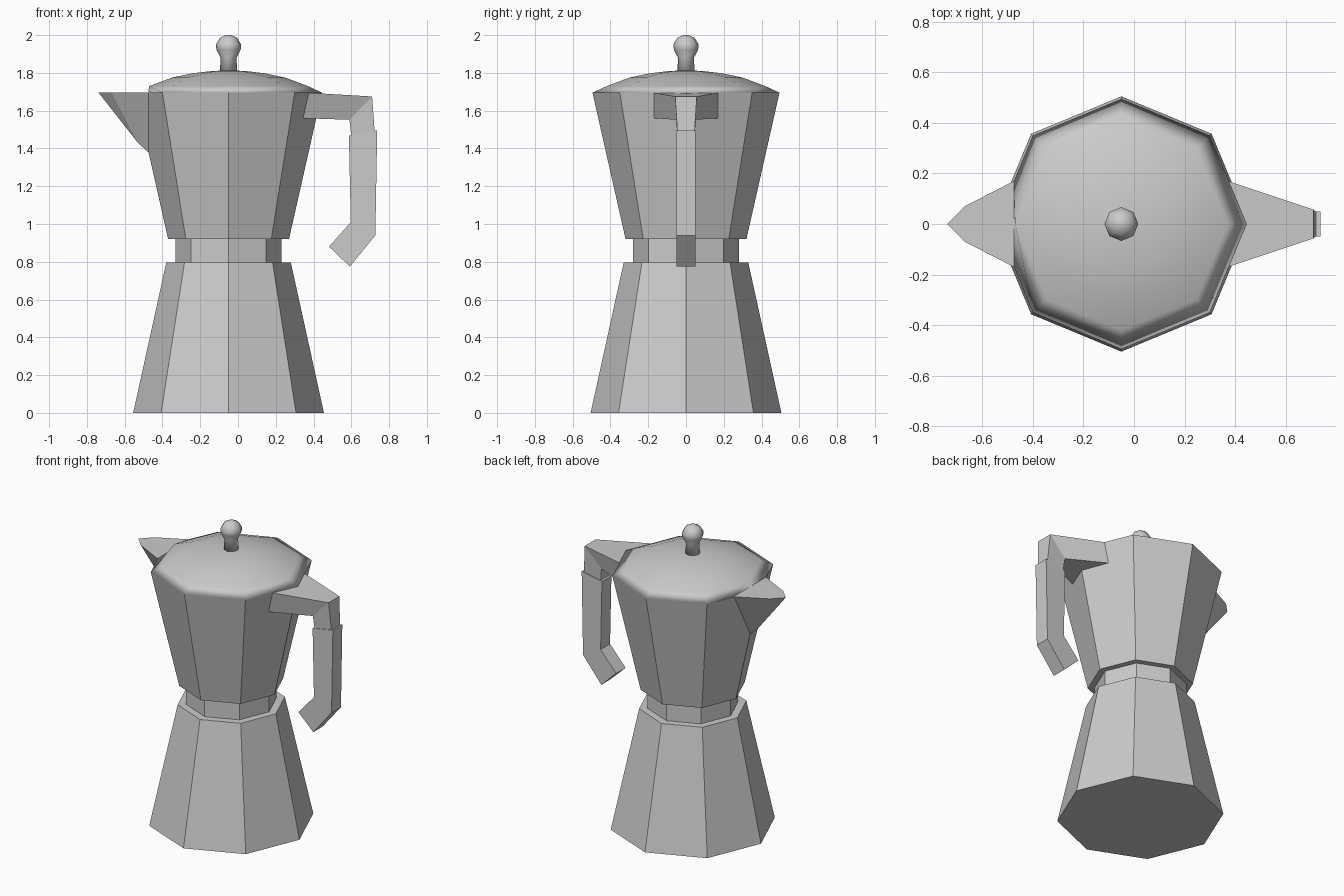
import bpy, bmesh
from math import cos, sin, pi

if "Cube" in bpy.data.objects:
    bpy.data.objects.remove(bpy.data.objects["Cube"])

CX = -0.05      # axis of the pot
RIM = 1.695     # height of the pot rim


def finish(name, bm, smooth=False):
    bmesh.ops.recalc_face_normals(bm, faces=bm.faces)
    for f in bm.faces:
        f.smooth = smooth
    mesh = bpy.data.meshes.new(name)
    bm.to_mesh(mesh)
    bm.free()
    ob = bpy.data.objects.new(name, mesh)
    bpy.context.collection.objects.link(ob)
    return ob


def bridge(bm, a, b):
    n = len(a)
    for i in range(n):
        j = (i + 1) % n
        bm.faces.new((a[i], a[j], b[j], b[i]))


def lathe(profile, sides=8):
    """Eight-sided turned shape from (radius, z) points, capped at both ends."""
    bm = bmesh.new()
    rings = [[bm.verts.new((CX + r * cos(2 * pi * k / sides), r * sin(2 * pi * k / sides), z))
              for k in range(sides)] for r, z in profile]
    for a, b in zip(rings, rings[1:]):
        bridge(bm, a, b)
    bm.faces.new(rings[0])
    bm.faces.new(rings[-1])
    return bm


def loft(name, sections):
    """Four-cornered bar; each section is (outer x, z, half width, inner x, z, half width)."""
    bm = bmesh.new()
    rings = [[bm.verts.new(p) for p in ((xo, -wo, zo), (xo, wo, zo), (xi, wi, zi), (xi, -wi, zi))]
             for xo, zo, wo, xi, zi, wi in sections]
    for a, b in zip(rings, rings[1:]):
        bridge(bm, a, b)
    bm.faces.new(rings[0])
    bm.faces.new(rings[-1])
    return finish(name, bm)


# water chamber, waist and upper jug
finish("base_chamber", lathe([(0.505, 0), (0.33, 0.795)]))
finish("waist", lathe([(0.28, 0.79), (0.28, 0.925)]))
finish("upper_jug", lathe([(0.32, 0.92), (0.495, RIM)]))

# domed lid, cut straight where it meets the spout
bm = lathe([(0.495, RIM), (0.42, 1.73), (0.3, 1.775), (0.19, 1.798), (0.09, 1.81), (0.04, 1.812)])
cut = bmesh.ops.bisect_plane(bm, geom=bm.verts[:] + bm.edges[:] + bm.faces[:],
                             plane_co=(-0.475, 0, 0), plane_no=(-1, 0, 0), clear_outer=True)
for g in cut["geom_cut"]:
    if isinstance(g, bmesh.types.BMVert):
        g.co.z = RIM + 0.003
finish("lid", bm, smooth=True)

# lid knob
finish("lid_knob", lathe([(0.046, 1.8), (0.042, 1.88), (0.064, 1.922), (0.067, 1.95),
                          (0.046, 1.985), (0.015, 2.0)]), smooth=True)

# pouring spout
bm = bmesh.new()
root_l, root_r, lip_l, lip_r, tip, keel, heel = [bm.verts.new(p) for p in (
    (-0.475, -0.17, RIM), (-0.475, 0.17, RIM), (-0.67, -0.07, RIM), (-0.67, 0.07, RIM),
    (-0.738, 0, RIM), (-0.53, 0, 1.43), (-0.475, 0, 1.38))]
bm.faces.new((root_l, root_r, lip_r, tip, lip_l))
for root, lip in ((root_l, lip_l), (root_r, lip_r)):
    bm.faces.new((lip, tip, keel))
    bm.faces.new((root, lip, keel))
    bm.faces.new((root, keel, heel))
bm.faces.new((root_l, heel, root_r))
finish("spout", bm)

# handle bracket: wide at the jug, mitred down into a short post
loft("handle_bracket", [(0.372, RIM, 0.17, 0.344, 1.56, 0.17),
                        (0.71, 1.675, 0.057, 0.59, 1.552, 0.052),
                        (0.724, 1.48, 0.045, 0.6, 1.46, 0.045)])

# bent grip
loft("handle_grip", [(0.737, 1.496, 0.05, 0.587, 1.468, 0.05),
                     (0.727, 0.94, 0.05, 0.597, 1.01, 0.05),
                     (0.592, 0.775, 0.05, 0.482, 0.88, 0.05)])
